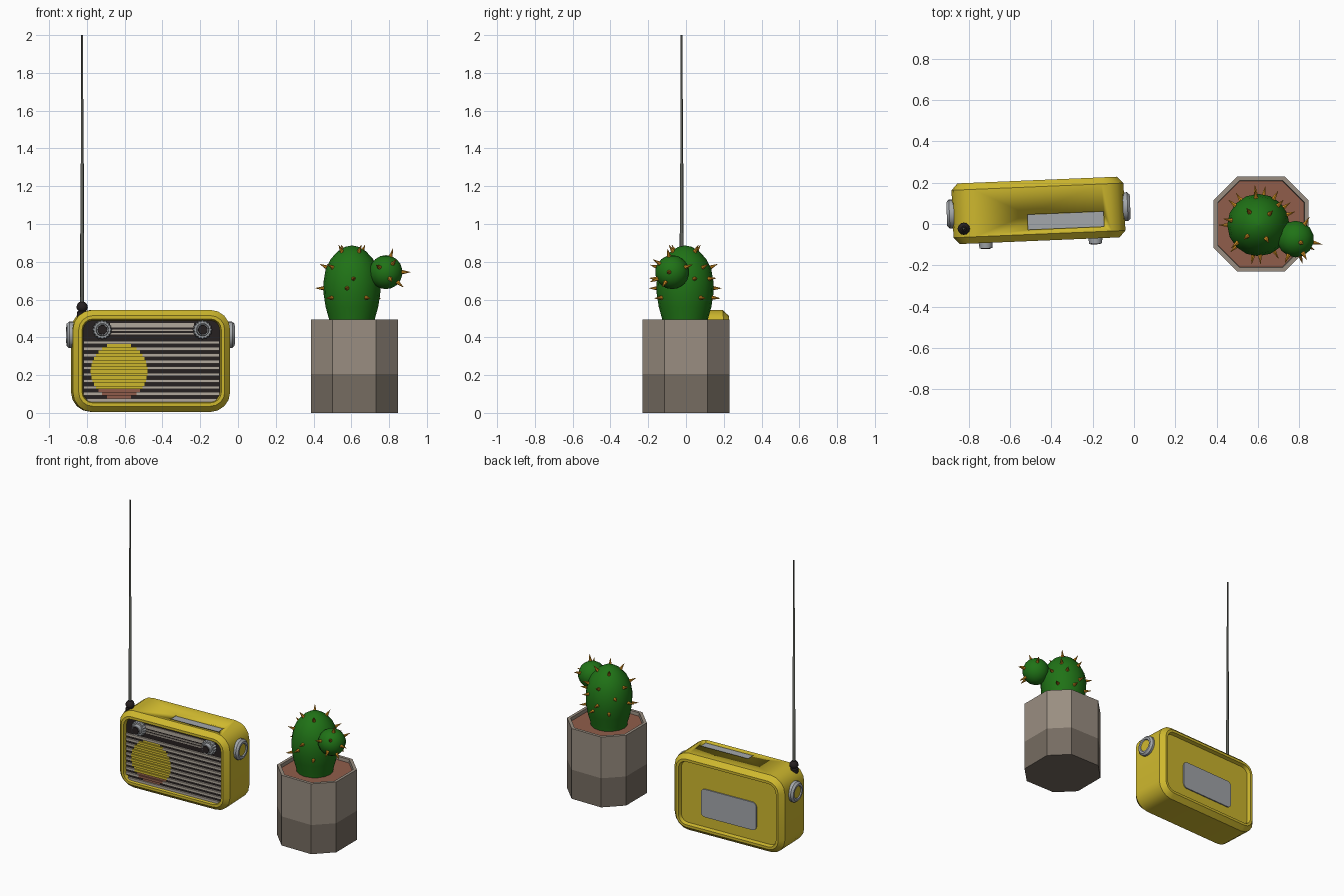
import bpy, bmesh, math
from mathutils import Matrix, Vector

if "Cube" in bpy.data.objects:
    bpy.data.objects.remove(bpy.data.objects["Cube"])

def material(name, rgb):
    m = bpy.data.materials.new(name)
    m.diffuse_color = (*rgb, 1)
    m.use_nodes = True
    m.node_tree.nodes["Principled BSDF"].inputs["Base Color"].default_value = m.diffuse_color
    return m

YELLOW = material("yellow", (0.62, 0.48, 0.027))
BLACK = material("black", (0.02, 0.015, 0.015))
BEIGE = material("beige", (0.45, 0.40, 0.34))
METAL = material("light grey", (0.37, 0.39, 0.41))
STEEL = material("dark grey", (0.10, 0.105, 0.09))
POT = material("stone", (0.32, 0.27, 0.22))
POT_LOW = material("dark stone", (0.18, 0.15, 0.12))
SOIL = material("terracotta", (0.28, 0.11, 0.07))
GREEN = material("green", (0.014, 0.17, 0.008))
ORANGE = material("orange", (0.62, 0.26, 0.015))

def finish(name, bm, mats, matrix=None, angle=35):
    """Turn a bmesh into an object, smooth below the given edge angle."""
    if matrix:
        bm.transform(matrix)
    bmesh.ops.recalc_face_normals(bm, faces=bm.faces)
    for f in bm.faces:
        f.smooth = True
    for e in bm.edges:
        e.smooth = len(e.link_faces) == 2 and e.calc_face_angle(0) < math.radians(angle)
    me = bpy.data.meshes.new(name)
    bm.to_mesh(me)
    bm.free()
    for m in mats:
        me.materials.append(m)
    ob = bpy.data.objects.new(name, me)
    bpy.context.collection.objects.link(ob)
    return ob

def loft(bm, loops, mats=None):
    """Skin closed loops in order and cap both ends; mats = index per band + two caps."""
    rings = [[bm.verts.new(p) for p in l] for l in loops]
    n = len(rings[0])
    mats = mats or [0] * (len(rings) + 1)
    for k, (a, b) in enumerate(zip(rings, rings[1:])):
        for i in range(n):
            f = bm.faces.new((a[i], a[(i + 1) % n], b[(i + 1) % n], b[i]))
            f.material_index = mats[k]
    bm.faces.new(rings[0]).material_index = mats[-2]
    bm.faces.new(rings[-1]).material_index = mats[-1]

def circle(r, z, n, wave=0):
    return [((r - wave * (i % 2)) * Vector((math.cos(2 * math.pi * i / n),
            math.sin(2 * math.pi * i / n), 0))) + Vector((0, 0, z)) for i in range(n)]

def lathe(name, profile, n, mats, matrix=None, bands=None, wave=0, angle=35):
    bm = bmesh.new()
    loft(bm, [circle(r, z, n, wave if r > 0.04 else 0) for r, z in profile], bands)
    return finish(name, bm, mats, matrix, angle)

def box(bm, x0, x1, y0, y1, z0, z1, mat=0):
    loft(bm, [[(x0, y0, z), (x1, y0, z), (x1, y1, z), (x0, y1, z)] for z in (z0, z1)], [mat] * 3)

def round_rect(hw, hh, r, y, cx=0, cz=0, seg=4):
    pts = []
    for q, (sx, sz) in enumerate(((1, 1), (-1, 1), (-1, -1), (1, -1))):
        for i in range(seg + 1):
            a = math.pi / 2 * (q + i / seg)
            pts.append((cx + sx * (hw - r) + r * math.cos(a), y, cz + sz * (hh - r) + r * math.sin(a)))
    return pts

# ---------- radio (slightly turned about z) ----------
R = Matrix.Translation((-0.463, 0.066, 0)) @ Matrix.Rotation(math.radians(2.4), 4, 'Z')
HW, HH, CZ = 0.417, 0.27, 0.275

# case: chamfered shell with recessed front and back panels
bm = bmesh.new()
shell = [(0.055, -0.12), (0.048, -0.147), (0.03, -0.147), (0, -0.115),
         (0, 0.115), (0.03, 0.147), (0.048, 0.147), (0.055, 0.122)]
loft(bm, [round_rect(HW - i, HH - i, 0.105 - i, y, 0, CZ) for i, y in shell], [0] * 7 + [1, 0])
case = finish("radio_case", bm, [YELLOW, BLACK], R)

# slot in the top, with a grey window in it
bm = bmesh.new()
box(bm, -0.055, 0.315, -0.092, -0.018, 0.532, 0.6)
cutter = finish("slot_cutter", bm, [YELLOW], R)
cutter.hide_render = True
cutter.hide_set(True)
mod = case.modifiers.new("slot", 'BOOLEAN')
mod.operation, mod.object, mod.solver = 'DIFFERENCE', cutter, 'EXACT'
bm = bmesh.new()
box(bm, -0.054, 0.314, -0.091, -0.019, 0.53, 0.535)
finish("top_window", bm, [METAL], R)

# battery cover on the back
bm = bmesh.new()
loft(bm, [round_rect(0.21, 0.098, 0.03, y, 0, 0.23) for y in (0.12, 0.130)])
finish("back_cover", bm, [METAL], R)

# speaker slats, with a coloured disc showing on and between them
bm = bmesh.new()
CX, CR, SR = -0.172, 0.22, 0.15
for i in range(20):
    z = 0.373 - 0.017 * i
    front = -0.132 if i % 2 == 0 else -0.123
    half = 0.36 if z > 0.10 else 0.335 + (z - 0.05) * 0.5
    chord = math.sqrt(max(0, SR ** 2 - (z - CR) ** 2))
    z0, z1 = z - 0.0085, z + 0.0085
    if chord:
        box(bm, CX - chord, CX + chord, front, -0.119, z0, z1, 1 if z > 0.13 else 2)
    if i % 2 == 0:
        if chord:
            box(bm, -half, CX - chord, front, -0.119, z0, z1)
            box(bm, CX + chord, half, front, -0.119, z0, z1)
        else:
            box(bm, -half, half, front, -0.119, z0, z1)
finish("speaker_grille", bm, [BEIGE, YELLOW, SOIL], R)

# tuning scale between the front knobs
bm = bmesh.new()
for z, h in ((0.463, 0.012), (0.437, 0.004), (0.420, 0.004)):
    box(bm, -0.22, 0.225, -0.126, -0.119, z - h, z + h)
finish("tuning_scale", bm, [BEIGE], R)

# front knobs with fluted skirts and black caps
for side, x in (("left", -0.262), ("right", 0.27)):
    M = R @ Matrix.Translation((x, 0, 0.44)) @ Matrix.Rotation(math.pi / 2, 4, 'X')
    lathe(side + "_front_knob", [(0.052, 0.119), (0.052, 0.14), (0.047, 0.146), (0.034, 0.146),
          (0.031, 0.172)], 32, [METAL], M, wave=0.006)
    lathe(side + "_front_knob_cap", [(0.026, 0.171), (0.024, 0.176)], 20, [BLACK], M)

# side dials with yellow centres
for side, s in (("left", -1), ("right", 1)):
    M = R @ Matrix.Translation((0, 0, 0.413)) @ Matrix.Rotation(s * math.pi / 2, 4, 'Y')
    lathe(side + "_side_dial", [(0.07, 0.41), (0.07, 0.432), (0.058, 0.445), (0.044, 0.445),
          (0.04, 0.438)], 24, [METAL, YELLOW], M, [0, 0, 0, 0, 0, 1])

# antenna: ball base and telescopic rod
A = Matrix.Translation((-0.825, -0.023, 0))
lathe("antenna_base", [(0.028, 0.50), (0.028, 0.535), (0.02, 0.54), (0.028, 0.55), (0.03, 0.56),
      (0.026, 0.575), (0.014, 0.588)], 12, [BLACK], A)
lathe("antenna_rod", [(0.0105, 0.57), (0.0105, 0.95), (0.0085, 0.952), (0.0085, 1.32), (0.0065, 1.322),
      (0.0065, 1.66), (0.005, 1.662), (0.005, 2.0)], 8, [STEEL], A, angle=50)

# ---------- potted cactus ----------
def octagon(a, z):
    b = a * 0.5
    return [(0.616 + x, y, z) for x, y in
            ((a, -b), (a, b), (b, a), (-b, a), (-a, b), (-a, -b), (-b, -a), (b, -a))]

bm = bmesh.new()
loft(bm, [octagon(0.23, 0), octagon(0.23, 0.205), octagon(0.23, 0.495), octagon(0.21, 0.495),
          octagon(0.208, 0.472)], [1, 0, 0, 0, 1, 2])
finish("pot", bm, [POT, POT_LOW, SOIL], angle=20)

# main stem
stem = [(0.115, 0.45), (0.122, 0.5), (0.139, 0.56), (0.150, 0.63), (0.151, 0.69), (0.139, 0.76),
        (0.112, 0.815), (0.074, 0.856), (0.036, 0.879), (0.002, 0.886)]
C = Vector((0.603, -0.005, 0))
lathe("cactus_stem", stem, 16, [GREEN], Matrix.Translation(C), angle=60)

# round side arm
ARM, ARM_R = Vector((0.783, -0.073, 0.745)), 0.09
bm = bmesh.new()
bmesh.ops.create_uvsphere(bm, u_segments=14, v_segments=9, radius=ARM_R)
finish("cactus_arm", bm, [GREEN], Matrix.Translation(ARM), angle=60)

# spines
spines = bmesh.new()
def spine(p, d):
    M = Matrix.Translation(p + d * 0.017) @ d.to_track_quat('Z', 'Y').to_matrix().to_4x4()
    bmesh.ops.create_cone(spines, cap_ends=True, segments=6, radius1=0.013, radius2=0.001,
                          depth=0.05, matrix=M)

def stem_radius(z):
    for (r0, z0), (r1, z1) in zip(stem, stem[1:]):
        if z0 <= z <= z1:
            return r0 + (r1 - r0) * (z - z0) / (z1 - z0)

for z, tilt, angles in ((0.61, -5, (-136, -59, 35, 80, 125)), (0.66, 0, (180, 95, -100)),
                        (0.71, 5, (-87, 20, 140, 60)), (0.77, 25, (170, 95, -140, 45)),
                        (0.855, 55, (-135, -60, 45, 125))):
    for a in map(math.radians, angles):
        out = Vector((math.cos(a), math.sin(a), 0))
        t = math.radians(tilt)
        spine(C + out * stem_radius(z) + Vector((0, 0, z)), out * math.cos(t) + Vector((0, 0, math.sin(t))))
for d in ((1, -0.2, 0), (0.3, -0.2, 1), (-0.4, -0.9, 0.3), (0.25, -0.9, -0.4), (0.5, 0.8, 0.3),
          (0.7, -0.4, -0.6), (0.4, -0.75, 0.5)):
    d = Vector(d).normalized()
    spine(ARM + d * ARM_R, d)
finish("cactus_spines", spines, [ORANGE], angle=20)
